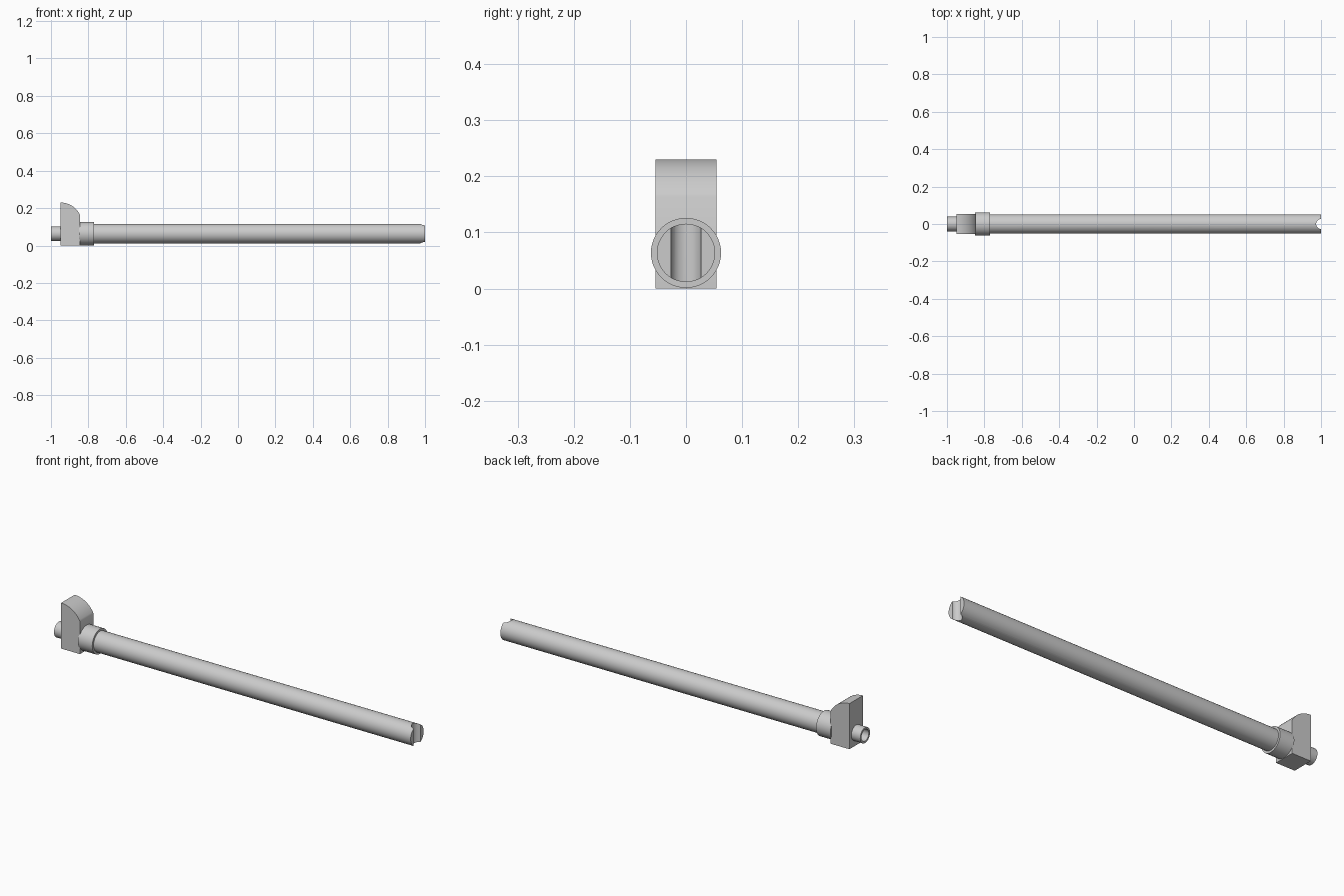
import bpy, bmesh
from math import sin, cos, pi, radians

cube = bpy.data.objects.get("Cube")
if cube:
    bpy.data.objects.remove(cube, do_unlink=True)

grey = bpy.data.materials.new("light grey")
grey.use_nodes = True
colour = (0.6, 0.6, 0.6, 1)
grey.diffuse_color = colour
grey.node_tree.nodes["Principled BSDF"].inputs["Base Color"].default_value = colour

AXIS_Z = 0.0635


def finish(name, bm):
    """Turn a bmesh into a grey object with sharp-edged smooth shading."""
    bmesh.ops.recalc_face_normals(bm, faces=bm.faces)
    mesh = bpy.data.meshes.new(name)
    bm.to_mesh(mesh)
    bm.free()
    obj = bpy.data.objects.new(name, mesh)
    bpy.context.collection.objects.link(obj)
    mesh.materials.append(grey)
    bpy.ops.object.select_all(action="DESELECT")
    obj.select_set(True)
    bpy.context.view_layer.objects.active = obj
    bpy.ops.object.shade_smooth_by_angle(angle=radians(30))
    return obj


def turned(name, profile, sides=48):
    """Revolve (x, radius) points about the rod axis and cap both ends."""
    bm = bmesh.new()
    rings = []
    for x, r in profile:
        rings.append([bm.verts.new((x, r * cos(2 * pi * i / sides),
                                    AXIS_Z + r * sin(2 * pi * i / sides)))
                      for i in range(sides)])
    for a, b in zip(rings, rings[1:]):
        for i in range(sides):
            j = (i + 1) % sides
            bm.faces.new((a[i], a[j], b[j], b[i]))
    bm.faces.new(rings[0])
    bm.faces.new(rings[-1])
    return finish(name, bm)


def extruded(name, outline, axis, low, high):
    """Extrude a 2D outline along y (outline in x, z) or z (outline in x, y)."""
    bm = bmesh.new()
    place = (lambda u, v, d: (u, d, v)) if axis == "y" else (lambda u, v, d: (u, v, d))
    face = bm.faces.new([bm.verts.new(place(u, v, low)) for u, v in outline])
    moved = bmesh.ops.extrude_face_region(bm, geom=[face])["geom"]
    verts = [g for g in moved if isinstance(g, bmesh.types.BMVert)]
    bmesh.ops.translate(bm, verts=verts, vec=place(0, 0, high - low))
    return finish(name, bm)


# Long rod, collar and hollow stub
rod = turned("rod", [(-0.8, 0.052), (1.0, 0.052)])
turned("collar", [(-0.85, 0.0625), (-0.77, 0.0625)])
turned("hollow_stub", [(-0.94, 0.039), (-1.0, 0.039), (-1.0, 0.029), (-0.951, 0.029)])

# Upright block with a rounded top
radius, sweep = 0.117, radians(64)
arc = [(-0.95 + radius * sin(sweep * i / 16), 0.23 - radius * (1 - cos(sweep * i / 16)))
       for i in range(17)]
extruded("block", [(-0.95, 0)] + arc + [(arc[-1][0], 0)], "y", -0.054, 0.054)

# Rounded groove across the free end of the rod
groove = [(1.0 - 0.026 * sin(pi * i / 16), 0.027 * cos(pi * i / 16)) for i in range(17)]
cutter = extruded("groove_cutter", [(1.05, 0.027)] + groove + [(1.05, -0.027)], "z", -0.05, 0.2)
cutter.hide_render = True
cutter.hide_set(True)
cut = rod.modifiers.new("end groove", "BOOLEAN")
cut.operation = "DIFFERENCE"
cut.solver = "EXACT"
cut.object = cutter

# Apply the cut and drop the helper
bpy.context.view_layer.update()
result = bpy.data.meshes.new_from_object(
    rod.evaluated_get(bpy.context.evaluated_depsgraph_get()))
rod.modifiers.clear()
rod.data = result
bpy.data.objects.remove(cutter, do_unlink=True)
bpy.ops.object.select_all(action="DESELECT")
rod.select_set(True)
bpy.context.view_layer.objects.active = rod
bpy.ops.object.shade_smooth_by_angle(angle=radians(30))
